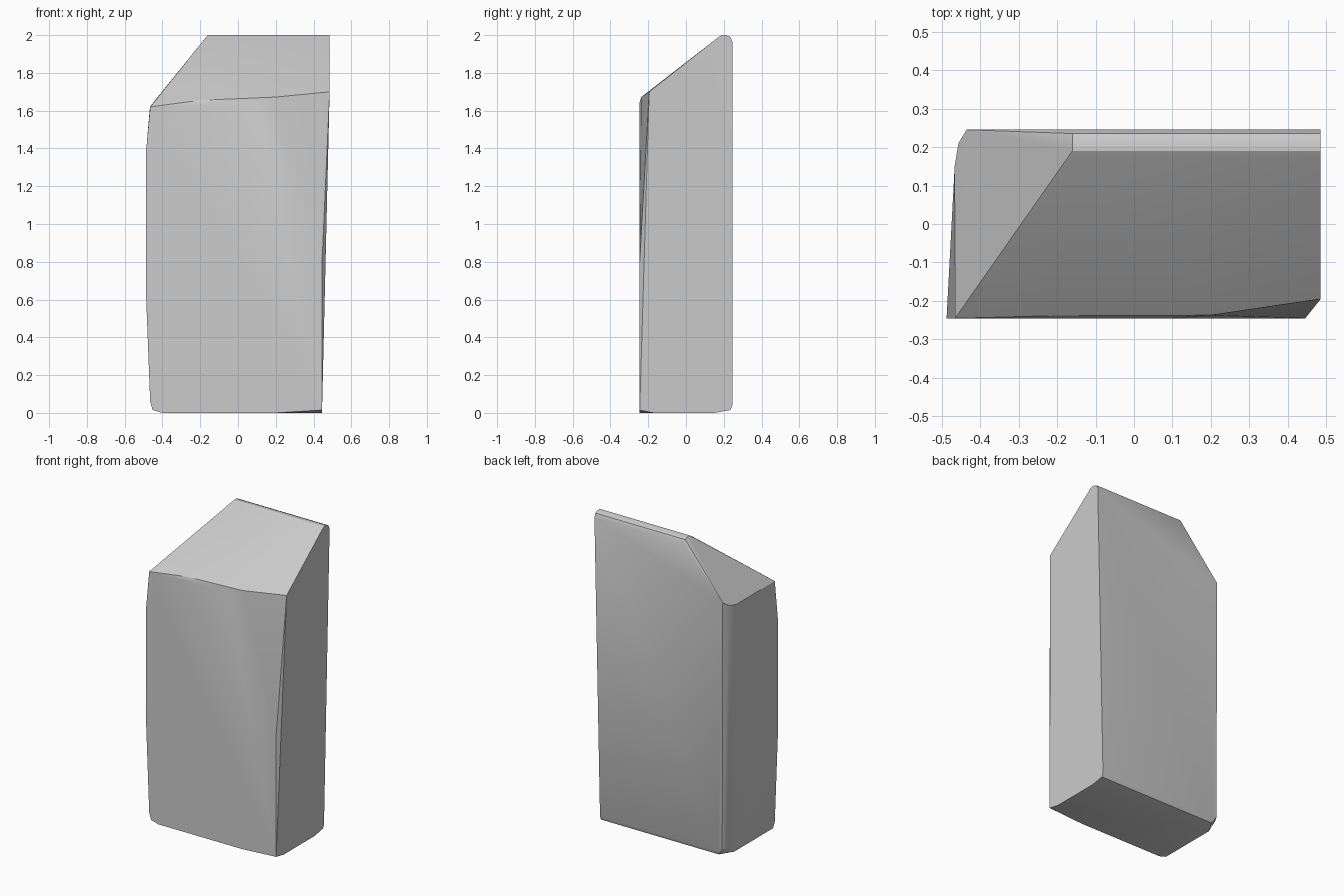
import bpy
import bmesh

default_cube = bpy.data.objects.get("Cube")
if default_cube:
    bpy.data.objects.remove(default_cube, do_unlink=True)

# Main planes of the slab
FRONT, BACK = -.245, .245
LEFT_TOP, LEFT_FOOT = .485, .445
RIGHT_SIDE, BELLY = -.465, -.487
RIDGE_START, TOP, GROUND = -.16, 2, 0


def make_material(name, colour):
    material = bpy.data.materials.new(name)
    material.use_nodes = True
    material.diffuse_color = colour
    shader = material.node_tree.nodes["Principled BSDF"]
    shader.inputs["Base Color"].default_value = colour
    return material


def make_hull(name, points, material):
    """Wrap a tight convex surface around the corner points."""
    bm = bmesh.new()
    for point in points:
        bm.verts.new(point)
    result = bmesh.ops.convex_hull(bm, input=bm.verts[:])
    loose = [v for v in bm.verts if not v.link_faces]
    bmesh.ops.delete(bm, geom=loose, context="VERTS")
    bmesh.ops.dissolve_limit(bm, angle_limit=.01, verts=bm.verts[:], edges=bm.edges[:])
    bmesh.ops.recalc_face_normals(bm, faces=bm.faces[:])
    mesh = bpy.data.meshes.new(name)
    bm.to_mesh(mesh)
    bm.free()
    mesh.materials.append(material)
    obj = bpy.data.objects.new(name, mesh)
    bpy.context.collection.objects.link(obj)
    return obj


corners = []

# Rounded ridge along the top of the back
ridge_profile = [(.17, 1.988), (.19, TOP), (.213, TOP), (.235, 1.99), (BACK, 1.965)]
for x in (RIDGE_START, LEFT_TOP):
    corners += [(x, y, z) for y, z in ridge_profile]

# Softened lower edge of the front slope
corners += [
    (RIGHT_SIDE, FRONT, 1.62),
    (-.2, FRONT, 1.635), (-.2, -.238, 1.655),
    (.1, FRONT, 1.645), (.2, -.237, 1.672),
    (LEFT_TOP, -.195, 1.7),
]

# Bulging edge where the front meets the right side
corners += [(BELLY, FRONT, z) for z in (.63, 1.38)]

# Rounded upright edge between the right side and the back
for x, y, top_z in ((-.466, .15, 1.62), (-.456, .21, 1.632), (-.435, BACK, 1.66)):
    corners += [(x, y, top_z), (x + .004, y, .06)]

# Rounded foot of the right side
for y in (FRONT, .15):
    corners += [(RIGHT_SIDE, y, .06), (-.452, y, .015), (-.4, y, GROUND)]

# Rounded foot of the back
for x in (-.4, LEFT_FOOT):
    corners += [(x, BACK, .04), (x, .235, .015), (x, .15, GROUND)]

# Chamfered front edge and foot of the left side
corners += [
    (LEFT_FOOT, FRONT, .8), (LEFT_FOOT, FRONT, .015),
    (LEFT_FOOT, -.17, GROUND), (.2, FRONT, GROUND),
]

stone = make_material("stone grey", (.6, .6, .6, 1))
slab = make_hull("stone_slab", corners, stone)

# Smooth the rounded edges and keep the cut edges sharp
bpy.ops.object.select_all(action="DESELECT")
slab.select_set(True)
bpy.context.view_layer.objects.active = slab
bpy.ops.object.shade_smooth_by_angle(angle=.5)
